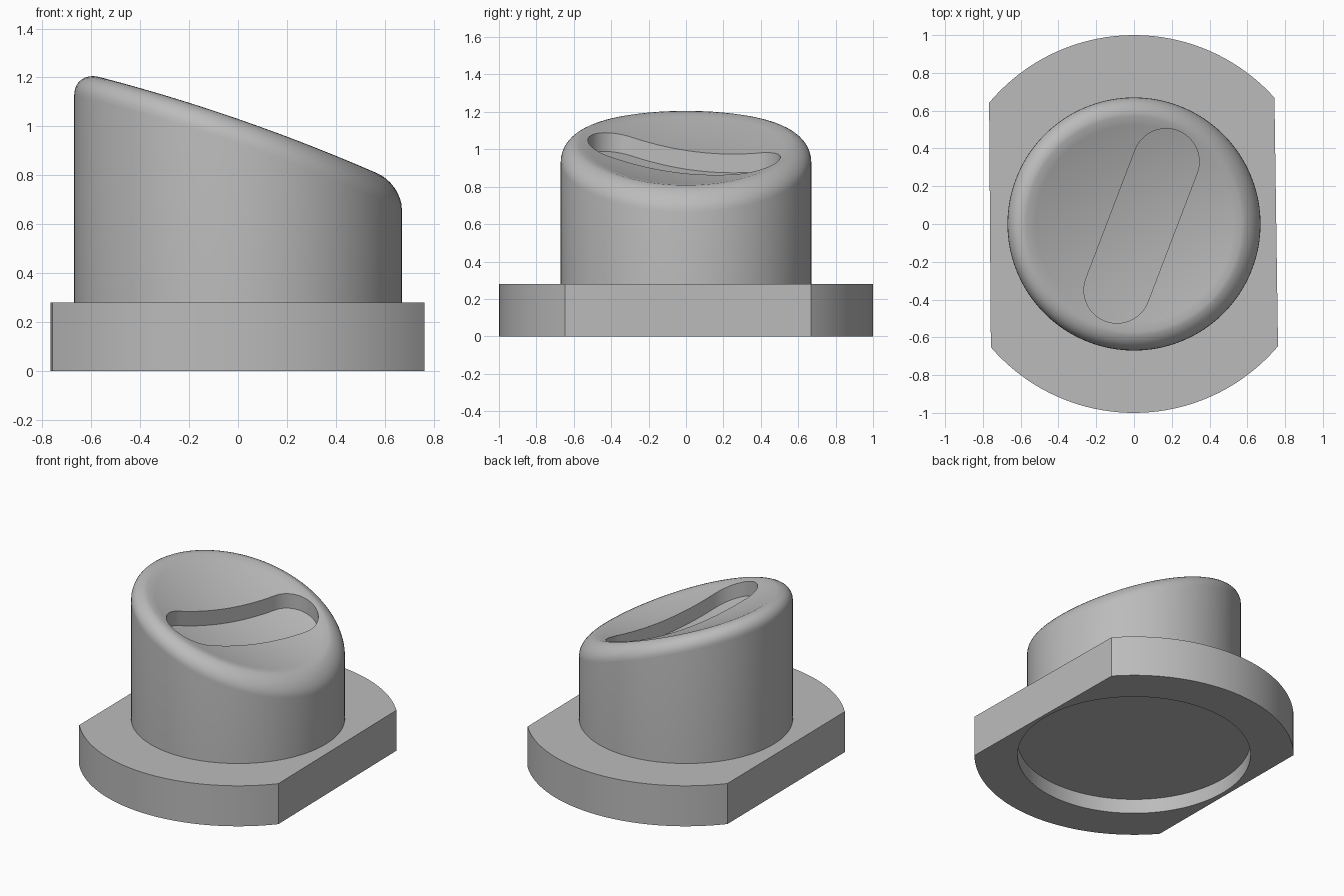
import bpy, bmesh, math
from mathutils import Vector

cube = bpy.data.objects.get("Cube")
if cube:
    bpy.data.objects.remove(cube, do_unlink=True)

grey = bpy.data.materials.new("plain grey")
grey.use_nodes = True
grey.diffuse_color = (0.5, 0.5, 0.5, 1)
grey.node_tree.nodes["Principled BSDF"].inputs["Base Color"].default_value = (0.5, 0.5, 0.5, 1)

SEGMENTS = 96
CAP_R, FILLET = 0.67, 0.10
RIM_R = CAP_R - FILLET


def make_object(name, bm):
    bmesh.ops.recalc_face_normals(bm, faces=bm.faces)
    mesh = bpy.data.meshes.new(name)
    bm.to_mesh(mesh)
    bm.free()
    mesh.materials.append(grey)
    obj = bpy.data.objects.new(name, mesh)
    bpy.context.collection.objects.link(obj)
    return obj


def activate(obj):
    bpy.ops.object.select_all(action='DESELECT')
    obj.select_set(True)
    bpy.context.view_layer.objects.active = obj


def cut(obj, cutter):
    mod = obj.modifiers.new("cut", 'BOOLEAN')
    mod.operation, mod.solver, mod.object = 'DIFFERENCE', 'EXACT', cutter
    cutter.hide_render = True
    activate(obj)
    bpy.ops.object.modifier_apply(modifier=mod.name)
    bpy.data.objects.remove(cutter, do_unlink=True)


def smooth(obj):
    activate(obj)
    bpy.ops.object.shade_smooth_by_angle(angle=math.radians(35))


def rim_height(x):
    # slanted, slightly crowned top
    return 1.005 - 0.346 * x + 0.025 * (1 - (x / RIM_R) ** 2)


def dish_height(x, y):
    # shallow bowl sunk into the slanted top
    return rim_height(x) - 0.09 * (1 - (x * x + y * y) / RIM_R ** 2)


def ring(bm, radius, height):
    verts = []
    for i in range(SEGMENTS):
        a = math.tau * i / SEGMENTS
        x, y = radius * math.cos(a), radius * math.sin(a)
        verts.append(bm.verts.new((x, y, height(x, y))))
    return verts


# Base plate: disc with two slightly skewed flats and a recess underneath
bm = bmesh.new()
outline = []
corner = math.atan2(0.65, 0.76)
for start, end in ((math.atan2(0.67, 0.745), math.pi - math.atan2(0.64, 0.765)),
                   (math.pi + math.atan2(0.65, 0.755), math.tau - math.atan2(0.645, 0.76))):
    for i in range(41):
        a = start + (end - start) * i / 40
        outline.append(bm.verts.new((math.cos(a), math.sin(a), 0)))
face = bm.faces.new(outline)
up = bmesh.ops.extrude_face_region(bm, geom=[face])
for v in up["geom"]:
    if isinstance(v, bmesh.types.BMVert):
        v.co.z = 0.28
base = make_object("base_plate", bm)

bm = bmesh.new()
bmesh.ops.create_cone(bm, cap_ends=True, segments=SEGMENTS, radius1=0.73, radius2=0.73, depth=0.2)
cut(base, make_object("recess_cutter", bm))
smooth(base)

# Cap: round wall, rounded rim and dished slanted top
bm = bmesh.new()
rings = [ring(bm, CAP_R, lambda x, y: 0.2)]
for i in range(9):
    t = math.pi / 2 * (1 - i / 8)
    drop = FILLET * (1 - math.cos(t))
    rings.append(ring(bm, RIM_R + FILLET * math.sin(t), lambda x, y: rim_height(x) - drop))
for i in range(11, 0, -1):
    rings.append(ring(bm, RIM_R * i / 12, dish_height))
for low, high in zip(rings, rings[1:]):
    for i in range(SEGMENTS):
        j = (i + 1) % SEGMENTS
        bm.faces.new((low[i], low[j], high[j], high[i]))
bm.faces.new(rings[0])
centre = bm.verts.new((0, 0, dish_height(0, 0)))
for i in range(SEGMENTS):
    bm.faces.new((rings[-1][i], rings[-1][(i + 1) % SEGMENTS], centre))
cap = make_object("slanted_cap", bm)

# Slot: rounded bar shape whose floor follows the dish
SLOT_R, SLOT_HALF = 0.175, 0.364
along = Vector((0.26, 0.68, 0)).normalized()
across = Vector((along.y, -along.x, 0))
bm = bmesh.new()
bmesh.ops.create_grid(bm, x_segments=64, y_segments=8, size=1)
for v in bm.verts:
    u = (SLOT_HALF + SLOT_R) * math.sin(v.co.x * math.pi / 2)
    over = max(0, abs(u) - SLOT_HALF)
    w = v.co.y * math.sqrt(max(0, SLOT_R ** 2 - over ** 2))
    p = Vector((0.04, -0.01, 0)) + along * u + across * w
    v.co = (p.x, p.y, dish_height(p.x, p.y) - 0.1)
bmesh.ops.remove_doubles(bm, verts=bm.verts, dist=0.0002)
up = bmesh.ops.extrude_face_region(bm, geom=bm.faces[:])
for v in up["geom"]:
    if isinstance(v, bmesh.types.BMVert):
        v.co.z = 1.6
cut(cap, make_object("slot_cutter", bm))
smooth(cap)
